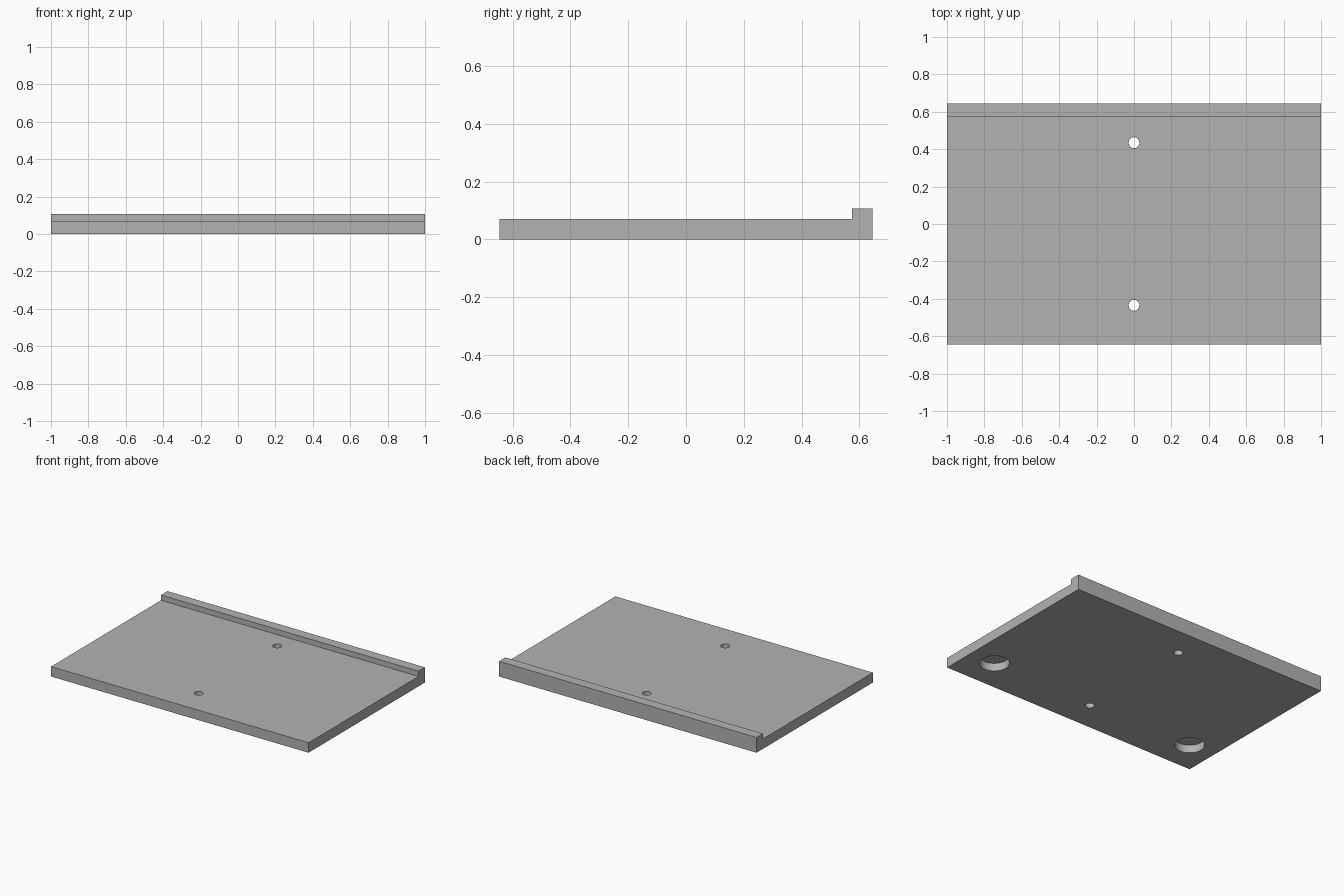
import bpy
import bmesh

cube = bpy.data.objects.get("Cube")
if cube:
    bpy.data.objects.remove(cube, do_unlink=True)

HALF_X, HALF_Y = 1.0, 0.645
PLATE_TOP, LIP_TOP, LIP_FRONT = 0.07, 0.107, 0.574

grey = bpy.data.materials.new("plain grey")
grey.use_nodes = True
colour = (0.45, 0.45, 0.45, 1)
grey.diffuse_color = colour
grey.node_tree.nodes["Principled BSDF"].inputs["Base Color"].default_value = colour


def add_profile(name, points):
    """Extrude a side profile (y, z) along the full width."""
    bm = bmesh.new()
    face = bm.faces.new([bm.verts.new((-HALF_X, y, z)) for y, z in points])
    grown = bmesh.ops.extrude_face_region(bm, geom=[face])["geom"]
    verts = [v for v in grown if isinstance(v, bmesh.types.BMVert)]
    bmesh.ops.translate(bm, verts=verts, vec=(2 * HALF_X, 0, 0))
    bmesh.ops.recalc_face_normals(bm, faces=bm.faces)
    mesh = bpy.data.meshes.new(name)
    bm.to_mesh(mesh)
    bm.free()
    mesh.materials.append(grey)
    obj = bpy.data.objects.new(name, mesh)
    bpy.context.collection.objects.link(obj)
    return obj


def drill(obj, x, y, radius, bottom, top):
    """Cut a round vertical hole between two heights."""
    bpy.ops.mesh.primitive_cylinder_add(
        vertices=48, radius=radius, depth=top - bottom,
        location=(x, y, (top + bottom) / 2))
    cutter = bpy.context.object
    cutter.name = "hole_cutter"
    cutter.hide_render = True
    cutter.data.materials.append(grey)
    mod = obj.modifiers.new("hole", "BOOLEAN")
    mod.operation = "DIFFERENCE"
    mod.solver = "EXACT"
    mod.object = cutter
    bpy.context.view_layer.objects.active = obj
    bpy.ops.object.modifier_apply(modifier=mod.name)
    bpy.data.objects.remove(cutter, do_unlink=True)


# Flat plate with a raised lip along the back edge
plate = add_profile("base_plate", [
    (-HALF_Y, 0), (HALF_Y, 0), (HALF_Y, LIP_TOP),
    (LIP_FRONT, LIP_TOP), (LIP_FRONT, PLATE_TOP), (-HALF_Y, PLATE_TOP)])

for side in (-1, 1):
    # Small screw holes right through the centre line
    drill(plate, 0, side * 0.435, 0.029, -0.1, 0.2)
    # Wide blind sockets under the front corners
    drill(plate, side * 0.805, -0.413, 0.095, -0.1, 0.055)

# Smooth hole walls, sharp edges elsewhere
bpy.ops.object.select_all(action="DESELECT")
plate.select_set(True)
bpy.context.view_layer.objects.active = plate
bpy.ops.object.shade_smooth_by_angle()
